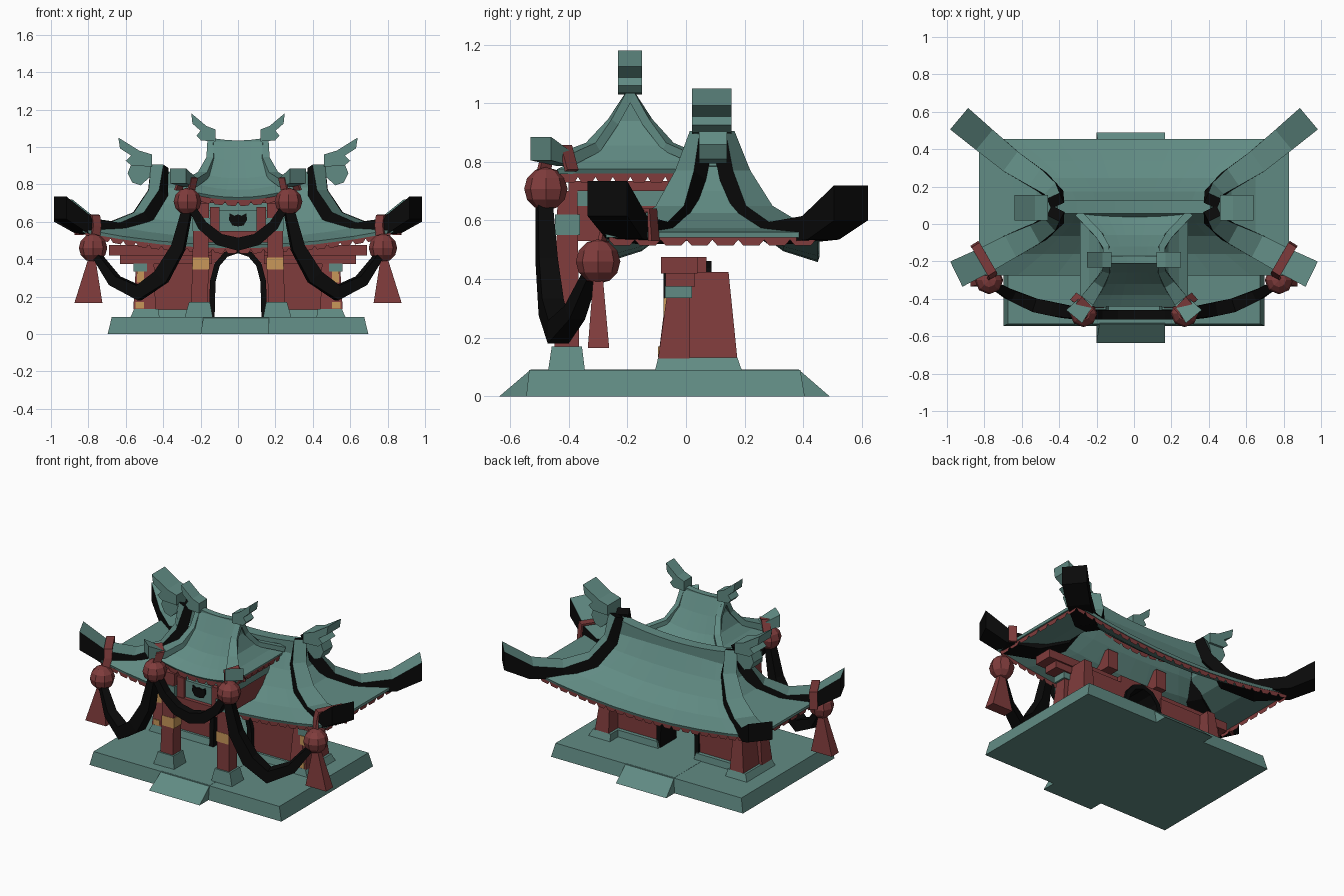
import bpy, bmesh, math
from mathutils import Vector

if "Cube" in bpy.data.objects:
    bpy.data.objects.remove(bpy.data.objects["Cube"])


def material(name, rgb):
    m = bpy.data.materials.new(name)
    m.diffuse_color = (*rgb, 1)
    m.use_nodes = True
    m.node_tree.nodes["Principled BSDF"].inputs["Base Color"].default_value = m.diffuse_color
    return m


TEAL = material("teal", (0.12, 0.26, 0.23))
RED = material("red", (0.215, 0.045, 0.045))
BLACK = material("black", (0.003, 0.003, 0.003))
GOLD = material("gold", (0.58, 0.31, 0.1))


def finish(name, bm, mats, mirror=False, recalc=True):
    """Turn a bmesh into a flat-shaded object, optionally mirrored in x."""
    if recalc:
        bmesh.ops.recalc_face_normals(bm, faces=bm.faces[:])
    me = bpy.data.meshes.new(name)
    bm.to_mesh(me)
    bm.free()
    for m in mats:
        me.materials.append(m)
    ob = bpy.data.objects.new(name, me)
    bpy.context.collection.objects.link(ob)
    if mirror:
        ob.modifiers.new("mirror", "MIRROR").use_mirror_merge = False
    return ob


def loft(bm, loops, cap=(True, True)):
    """Skin closed loops of points; returns faces grouped per loop edge."""
    rows = [[bm.verts.new(p) for p in lp] for lp in loops]
    n = len(rows[0])
    strips = [[bm.faces.new((a[i], a[(i + 1) % n], b[(i + 1) % n], b[i]))
               for a, b in zip(rows, rows[1:])] for i in range(n)]
    if cap[0]:
        bm.faces.new(rows[0][::-1])
    if cap[1]:
        bm.faces.new(rows[-1])
    return strips


def frustum(name, lo, hi, mat, mirror=False):
    """Tapered box; lo and hi are (x0, x1, y0, y1, z)."""
    bm = bmesh.new()
    loft(bm, [[(a, c, z), (b, c, z), (b, d, z), (a, d, z)] for a, b, c, d, z in (lo, hi)])
    return finish(name, bm, [mat], mirror)


def box(name, x0, x1, y0, y1, z0, z1, mat, mirror=False):
    return frustum(name, (x0, x1, y0, y1, z0), (x0, x1, y0, y1, z1), mat, mirror)


def prism(name, outline, y0, y1, mat, mirror=False):
    """Outline in xz, extruded along y."""
    bm = bmesh.new()
    loft(bm, [[(x, y, z) for x, z in outline] for y in (y0, y1)])
    return finish(name, bm, [mat], mirror)


def sweep(name, pts, w, h, mats, mirror=False, side=None, centre=0.0, plumb=False):
    """Rectangular section along a path. First material on top, last elsewhere."""
    pts = [Vector(p) for p in pts]
    w = w if isinstance(w, (list, tuple)) else [w] * len(pts)
    h = h if isinstance(h, (list, tuple)) else [h] * len(pts)
    loops = []
    for i, p in enumerate(pts):
        t = (pts[min(i + 1, len(pts) - 1)] - pts[max(i - 1, 0)]).normalized()
        s = Vector(side).normalized() if side else t.cross((0, 0, 1)).normalized()
        n = s.cross(t).normalized()
        if plumb and i == len(pts) - 1:
            n = Vector((0, 0, 1))
        up, dn, hw = n * h[i] * centre, n * h[i] * (centre - 1), s * w[i] / 2
        loops.append([p + up - hw, p + up + hw, p + dn + hw, p + dn - hw])
    bm = bmesh.new()
    strips = loft(bm, loops)
    for f in bm.faces:
        f.material_index = len(mats) - 1
    for f in strips[0]:
        f.material_index = 0
    return finish(name, bm, mats, mirror)


def ring(hx, hy, z, cy, sag, n=8):
    """Rectangular roof ring whose front and back edges dip in the middle."""
    pts = []
    for k in range(4):
        for i in range(n):
            u = 2 * i / n - 1
            x, y = [(u * hx, -hy), (hx, u * hy), (-u * hx, hy), (-hx, -u * hy)][k]
            pts.append(Vector((x, cy + y, z - (sag * (1 - u * u) if k % 2 == 0 else 0))))
    return pts


def roof(name, rings, cy, sag):
    """Concave hipped shell with a scalloped red trim under its eaves."""
    last = len(rings) - 1
    bm = bmesh.new()
    loft(bm, [ring(*r, cy, sag * i / last) for i, r in enumerate(rings)], (True, False))
    bm.normal_update()
    if sum(f.normal.z for f in bm.faces) < 0:
        bmesh.ops.reverse_faces(bm, faces=bm.faces[:])
    s = finish(name, bm, [TEAL], recalc=False).modifiers.new("thickness", "SOLIDIFY")
    s.thickness, s.offset = 0.018, -1
    hx, hy, z = rings[-1]
    edge = ring(hx - 0.012, hy - 0.012, z - 0.01, cy, sag)
    bm = bmesh.new()
    for a, b in zip(edge, edge[1:] + edge[:1]):
        m = max(1, round((b - a).length / 0.06))
        for j in range(m):
            p, q = a.lerp(b, j / m), a.lerp(b, (j + 1) / m)
            shape = [(0, 0), (1, 0), (1, .016), (.8, .036), (.2, .036), (0, .016)]
            bm.faces.new([bm.verts.new(p.lerp(q, f) - Vector((0, 0, d))) for f, d in shape])
    finish(name + "_scallops", bm, [RED], recalc=False)


# Platform with ramps front and back
frustum("platform", (-.697, .697, -.545, .405, 0), (-.675, .675, -.535, .39, .09), TEAL)
frustum("ramps", (-.2, .167, -.637, .49, 0), (-.185, .167, -.53, .385, .091), TEAL)

# Gate walls between deeper outer piers, with footings, corner posts and beams
frustum("wall_footing", (.13, .46, -.075, .105, .09), (.14, .46, -.065, .1, .132), TEAL, True)
frustum("pier_footing", (.42, .575, -.105, .19, .09), (.425, .555, -.095, .175, .133), TEAL, True)
box("wall", .145, .46, -.05, .075, .13, .425, RED, True)
frustum("pier", (.44, .54, -.095, .175, .13), (.45, .505, -.058, .145, .425), RED, True)
frustum("corner_post", (.5, .56, -.095, .012, .13), (.495, .545, -.06, .012, .38), RED, True)
for z0, z1 in ((.135, .17), (.275, .335)):
    box("post_gold_band", .503, .555 - z0 * .05, -.115 + z0 * .14, -.02, z0, z1, GOLD, True)
box("post_cap", .487, .56, -.072, .02, .335, .376, TEAL, True)
box("lower_beam", .14, .63, -.07, .03, .375, .425, RED, True)
box("upper_beam", .14, .69, -.085, .04, .42, .475, RED, True)
prism("arch_spandrel", [(.15, .28), (.125, .38), (.07, .435), (0, .455), (0, .475), (.16, .475),
                        (.16, .28)], -.05, .07, RED, True)
half = [(.14, .09), (.135, .28), (.112, .37), (.065, .425)]
arch = [(-x, z) for x, z in half] + [(0, .447)] + half[::-1]
sweep("arch_frame", [(x, .005, z) for x, z in arch], .165, .03, [BLACK], side=(0, 1, 0), centre=.5)

# Front pillars
frustum("pillar_base", (.135, .285, -.47, -.345, .09), (.15, .262, -.458, -.355, .17), TEAL, True)
frustum("pillar", (.16, .25, -.448, -.365, .17), (.155, .235, -.438, -.37, .7), RED, True)
box("pillar_gold_band", .153, .242, -.445, -.366, .345, .41, GOLD, True)
box("pillar_block", .148, .242, -.446, -.362, .55, .62, TEAL, True)

# Upper gatehouse: brackets, panel and plaque
box("side_bracket", .15, .225, -.37, .03, .53, .65, RED, True)
box("teal_band", -.23, .23, -.38, 0, .65, .705, TEAL)
box("eave_beam", -.24, .24, -.4, .02, .7, .735, RED)
box("front_beam", -.2, .2, -.425, -.38, .49, .55, RED)
box("front_panel", -.16, .16, -.4, -.38, .55, .66, TEAL)
box("panel_post", .1, .15, -.42, -.39, .55, .68, RED, True)
prism("plaque", [(0, .575), (.03, .58), (.048, .61), (.045, .645), (.02, .632), (0, .64)],
      -.408, -.4, BLACK, True)

# Roofs: (half x, half y, z) from ridge to eave
roof("main_roof", [(.41, .03, .79), (.44, .085, .70), (.52, .155, .625), (.65, .25, .575),
                   (.83, .365, .56)], .09, .085)
roof("upper_roof", [(.145, .02, 1.03), (.145, .07, .94), (.185, .13, .855), (.24, .19, .805),
                    (.29, .25, .775)], -.19, .045)

# Sagging ridges
for name, hx, y, z, rise, w, h in (("main_ridge", .41, .09, .835, .04, .07, .09),
                                   ("upper_ridge", .15, -.19, 1.035, .015, .04, .04)):
    sweep(name, [(hx * i / 4, y, z + rise * (i / 4) ** 2) for i in range(-4, 5)], w, h, [TEAL])

# Horned finials on the ridge ends; outline scaled per roof
horn = [(0, 0), (0, .42), (.38, .55), (1, 1), (.95, .63), (.62, .38), (.78, .2), (.6, .03)]
for name, x, z, sx, sz, y0, y1 in (("main_finial", .46, .895, .18, .155, .02, .155),
                                   ("upper_finial", .12, 1.03, .13, .15, -.232, -.15)):
    prism(name, [(x + a * sx, z + b * sz) for a, b in horn], y0, y1, TEAL, True)
prism("finial_bracket", [(.46, .9), (.57, .91), (.59, .86), (.565, .81), (.52, .795), (.47, .84)],
      .045, .14, TEAL, True)

# Upswept hip ridges: teal on top, black on the sides and ends
hip_w, hip_h = [.075, .085, .11, .13, .14, .15], [.06, .07, .075, .075, .085, .12]
sweep("back_hip", [(.432, .15, .905), (.45, .19, .77), (.53, .25, .65), (.66, .335, .595),
                   (.80, .45, .615), (.935, .563, .72)], hip_w, hip_h, [TEAL, BLACK], True,
      plumb=True)
sweep("front_hip", [(.432, .03, .905), (.45, -.005, .77), (.53, -.055, .65), (.66, -.12, .595),
                    (.80, -.195, .615), (.95, -.268, .735)], hip_w, hip_h, [TEAL, BLACK], True,
      plumb=True)
sweep("upper_front_hip", [(.148, -.2, 1.045), (.15, -.26, .945), (.19, -.325, .865),
                          (.25, -.41, .83), (.32, -.495, .885)],
      [.03, .04, .06, .08, .11], [.03, .03, .035, .045, .08], [TEAL], True, plumb=True)
sweep("upper_back_hip", [(.148, -.18, 1.045), (.15, -.12, .945), (.19, -.055, .865),
                         (.3, .06, .815)], [.03, .035, .04, .04], .03, [TEAL], True)

# Black swags
sweep("side_swag", [(.27, -.485, .67), (.32, -.475, .46), (.41, -.46, .305), (.53, -.435, .22),
                    (.66, -.38, .285), (.77, -.315, .44)],
      [.05, .065, .075, .075, .06, .04], [.05, .07, .085, .08, .06, .035], [BLACK], True, centre=.5)
mid = [(.25, .68), (.19, .58), (.1, .505)]
path = [(-x, z) for x, z in mid] + [(0, .48)] + mid[::-1]
sweep("middle_swag", [(x, -.485, z) for x, z in path], .05,
      [.04, .055, .065, .07, .065, .055, .04], [BLACK], centre=.5)

# Red pompoms, straps and tassels
for name, c, r in (("upper_pompom", (.27, -.478, .708), .074),
                   ("lower_pompom", (.775, -.3, .46), .076)):
    bm = bmesh.new()
    bmesh.ops.create_uvsphere(bm, u_segments=8, v_segments=6, radius=r)
    bmesh.ops.translate(bm, verts=bm.verts[:], vec=c)
    finish(name, bm, [RED], True)
sweep("lower_strap", [(.765, -.29, .5), (.755, -.27, .58), (.76, -.262, .63), (.845, -.115, .635),
                      (.85, -.11, .53)], .05, .015, [RED], True, side=(.8, -.5, 0), centre=.5)
sweep("upper_strap", [(.255, -.49, .75), (.235, -.47, .83), (.29, -.41, .85), (.32, -.39, .77)],
      .05, .015, [RED], True, side=(.65, -.75, 0), centre=.5)
frustum("tassel", (.725, .875, -.335, -.262, .165), (.765, .795, -.315, -.285, .42), RED, True)
